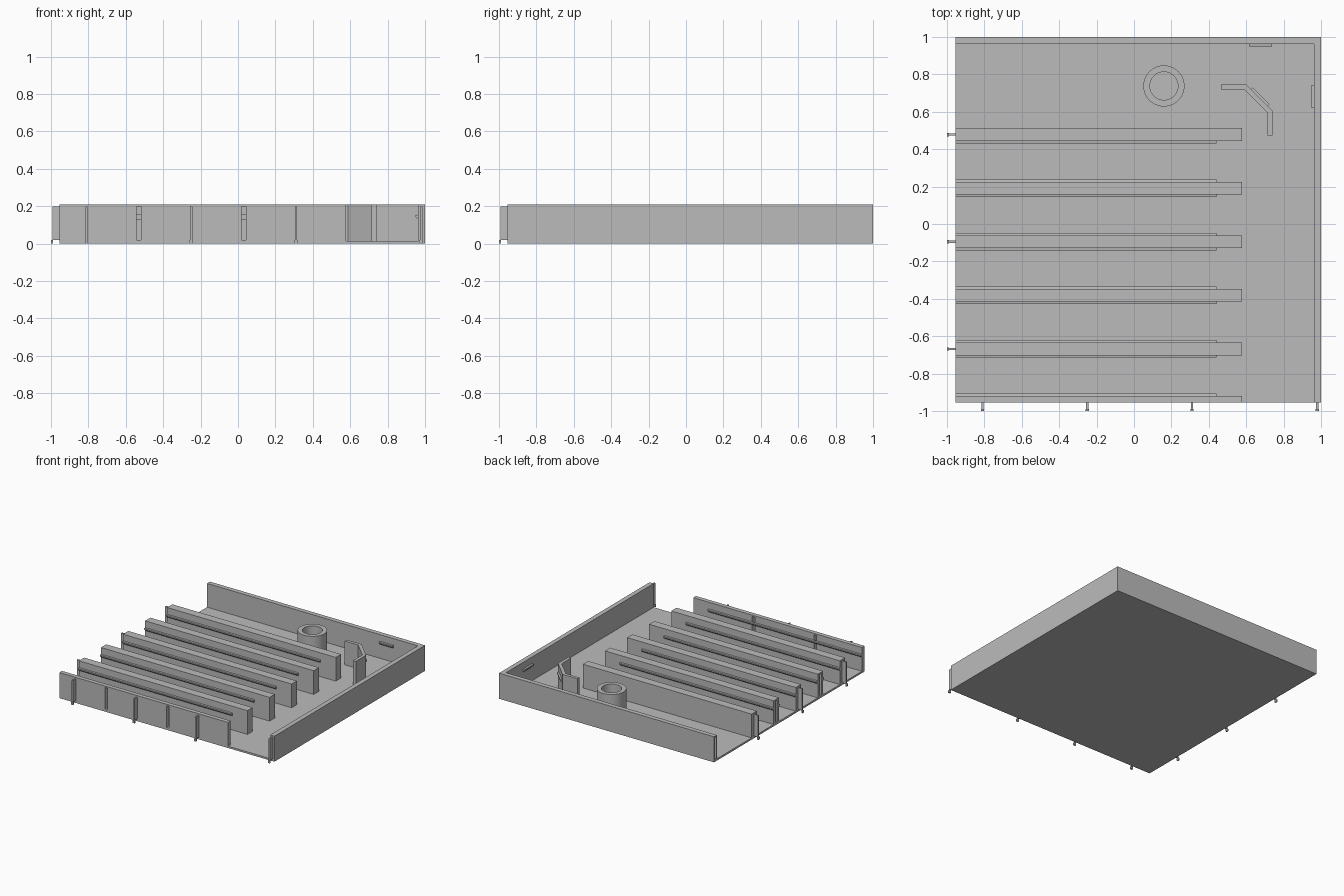
import bpy, bmesh, math
from mathutils import Vector

cube = bpy.data.objects.get("Cube")
if cube:
    bpy.data.objects.remove(cube, do_unlink=True)

grey = bpy.data.materials.new("plain grey")
grey.use_nodes = True
colour = (0.5, 0.5, 0.5, 1)
grey.diffuse_color = colour
grey.node_tree.nodes["Principled BSDF"].inputs["Base Color"].default_value = colour

LOW, HIGH = -0.955, 1.0      # edges of the tray
FLOOR, TOP = 0.015, 0.21     # floor thickness and wall height
WALL = 0.038
PITCH = 0.2865               # spacing of the dividers


def finish(name, bm):
    bmesh.ops.recalc_face_normals(bm, faces=bm.faces)
    mesh = bpy.data.meshes.new(name)
    bm.to_mesh(mesh)
    bm.free()
    mesh.materials.append(grey)
    ob = bpy.data.objects.new(name, mesh)
    bpy.context.collection.objects.link(ob)
    return ob


def prism(name, points, offset):
    """Extrude a closed outline along an offset."""
    bm = bmesh.new()
    face = bm.faces.new([bm.verts.new(p) for p in points])
    out = bmesh.ops.extrude_face_region(bm, geom=[face])["geom"]
    verts = [v for v in out if isinstance(v, bmesh.types.BMVert)]
    bmesh.ops.translate(bm, verts=verts, vec=offset)
    return finish(name, bm)


def box(name, x0, x1, y0, y1, z0=FLOOR, z1=TOP):
    outline = [(x0, y0, z0), (x1, y0, z0), (x1, y1, z0), (x0, y1, z0)]
    return prism(name, outline, (0, 0, z1 - z0))


def ledge(name, start, end, normal):
    """Thin lip on a wall face, running from start to end."""
    a, b = Vector((*start, 0)), Vector((*end, 0))
    n = Vector((*normal, 0)).normalized()
    section = [(0, 0.155), (0.013, 0.153), (0.013, 0.143), (0, 0.13)]
    return prism(name, [a + n * d + Vector((0, 0, z)) for d, z in section], b - a)


def cut_slot(target, x, y, dx, dy):
    cutter = box("slot_cutter", x - dx, x + dx, y - dy, y + dy, 0.02, 0.198)
    cutter.hide_render = True
    cutter.hide_viewport = True
    cutter.display_type = 'WIRE'
    mod = target.modifiers.new("slot", 'BOOLEAN')
    mod.operation = 'DIFFERENCE'
    mod.solver = 'EXACT'
    mod.object = cutter


def tab(name, x, y, along_x):
    """Vertical joining tongue with a wider foot at its tip."""
    def part(label, near, far, half, z0, z1):
        if along_x:
            box(label, far, near, y - half, y + half, z0, z1)
        else:
            box(label, x - half, x + half, far, near, z0, z1)
    part(name + "_tongue", LOW, -0.993, 0.006, 0.02, 0.198)
    part(name + "_foot", -0.988, -1.0, 0.009, 0, 0.02)


# Floor and outer walls
box("floor", LOW, HIGH, LOW, HIGH, 0, FLOOR)
back = box("back_wall", LOW, HIGH, HIGH - WALL, HIGH)
cut_slot(back, LOW, HIGH - WALL / 2, 0.04, 0.011)
box("left_wall", HIGH - WALL, HIGH, LOW, HIGH - WALL)
front = box("front_wall", LOW, 0.578, LOW, -0.92)
for x in (-0.53, 0.03):
    cut_slot(front, x, LOW + 0.015, 0.012, 0.04)
ledge("front_ledge", (LOW, -0.92), (0.44, -0.92), (0, 1))

# Dividers, with ledges on the faces and alternating tabs and slots
for i in range(5):
    y = 0.478 - i * PITCH
    half = 0.034
    divider = box("divider", LOW, 0.578, y - half, y + half)
    ledge("divider_ledge", (LOW, y - half), (0.44, y - half), (0, -1))
    if i:
        ledge("divider_ledge", (LOW, y + half), (0.44, y + half), (0, 1))
    if i % 2:
        cut_slot(divider, LOW, y, 0.04, 0.012)
    else:
        tab("side_tab", LOW, y, True)

# Tabs along the front edge
for x in (-0.81, -0.25, 0.31, 0.98):
    tab("front_tab", x, LOW, False)

# Angled guide in the rear corner
outline = [(0.465, 0.745), (0.6, 0.745), (0.74, 0.605), (0.74, 0.472),
           (0.714, 0.472), (0.714, 0.594), (0.589, 0.719), (0.465, 0.719)]
prism("corner_guide", [(x, y, FLOOR) for x, y in outline], (0, 0, TOP - FLOOR))
ledge("guide_ledge", (0.625, 0.72), (0.715, 0.63), (1, 1))
ledge("back_wall_ledge", (0.615, HIGH - WALL), (0.738, HIGH - WALL), (0, -1))
ledge("left_wall_ledge", (HIGH - WALL, 0.62), (HIGH - WALL, 0.743), (-1, 0))

# Round open tube
bm = bmesh.new()
corners = [(0.075, FLOOR), (0.11, FLOOR), (0.11, TOP), (0.075, TOP)]
ring = [bm.verts.new((0.16 + r, 0.738, z)) for r, z in corners]
edges = [bm.edges.new((ring[i], ring[(i + 1) % 4])) for i in range(4)]
bmesh.ops.spin(bm, geom=ring + edges, cent=(0.16, 0.738, 0), axis=(0, 0, 1),
               angle=math.tau, steps=64, use_merge=True)
bmesh.ops.remove_doubles(bm, verts=bm.verts, dist=0.0001)
tube = finish("round_tube", bm)
for ob in bpy.context.selected_objects:
    ob.select_set(False)
tube.select_set(True)
bpy.context.view_layer.objects.active = tube
bpy.ops.object.shade_smooth_by_angle()
